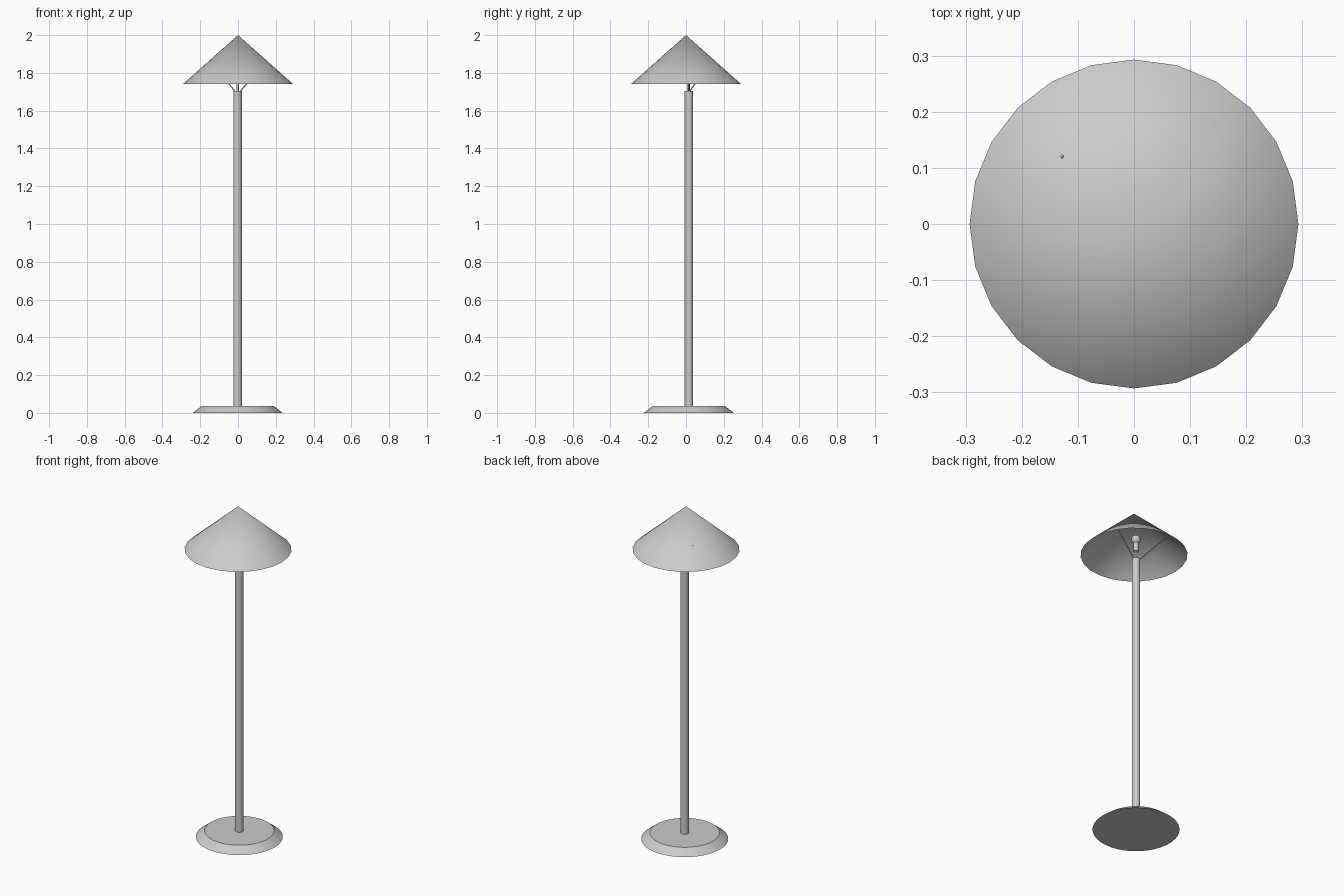
import bpy
import bmesh
from mathutils import Vector

cube = bpy.data.objects.get("Cube")
if cube:
    bpy.data.objects.remove(cube, do_unlink=True)

grey = bpy.data.materials.new("light_grey")
grey.use_nodes = True
colour = (0.6, 0.6, 0.6, 1)
grey.diffuse_color = colour
grey.node_tree.nodes["Principled BSDF"].inputs["Base Color"].default_value = colour

AXIS = Vector((-0.002, 0.015, 0))   # the pole stands slightly off the shade centre


def finish(name):
    obj = bpy.context.object
    obj.name = name
    obj.data.materials.append(grey)
    bpy.ops.object.shade_smooth_by_angle(angle=0.6)
    return obj


def frustum(name, r1, r2, z1, z2, sides=24, centre=AXIS, cap='NGON'):
    bpy.ops.mesh.primitive_cone_add(
        vertices=sides, radius1=r1, radius2=r2, depth=z2 - z1, end_fill_type=cap,
        location=(centre.x, centre.y, (z1 + z2) / 2))
    return finish(name)


def rod(name, start, end, radius):
    start, end = Vector(start), Vector(end)
    span = end - start
    bpy.ops.mesh.primitive_cylinder_add(
        vertices=8, radius=radius, depth=span.length, location=(start + end) / 2,
        rotation=span.to_track_quat('Z', 'Y').to_euler())
    return finish(name)


# Open conical shade
frustum("shade", 0.293, 0, 1.74, 2.0, centre=Vector((0, 0, 0)), cap='NOTHING')

# Bevelled round base and pole
frustum("base", 0.238, 0.19, 0, 0.037, sides=48)
frustum("pole", 0.023, 0.023, 0.03, 1.705, sides=16)

# Lamp holder and bulb
frustum("holder_stem", 0.006, 0.006, 1.70, 1.76, sides=12)
frustum("bulb_socket", 0.014, 0.014, 1.755, 1.81, sides=16)
bpy.ops.mesh.primitive_uv_sphere_add(
    segments=16, ring_count=10, radius=0.026, location=AXIS + Vector((0, 0, 1.83)))
finish("bulb")

# Struts from the pole to the inside of the shade
rod("right_strut", (-0.017, 0.02, 1.703), (-0.129, 0.121, 1.846), 0.003)
rod("left_strut", (0.013, 0.015, 1.703), (0.145, 0.018, 1.868), 0.003)
